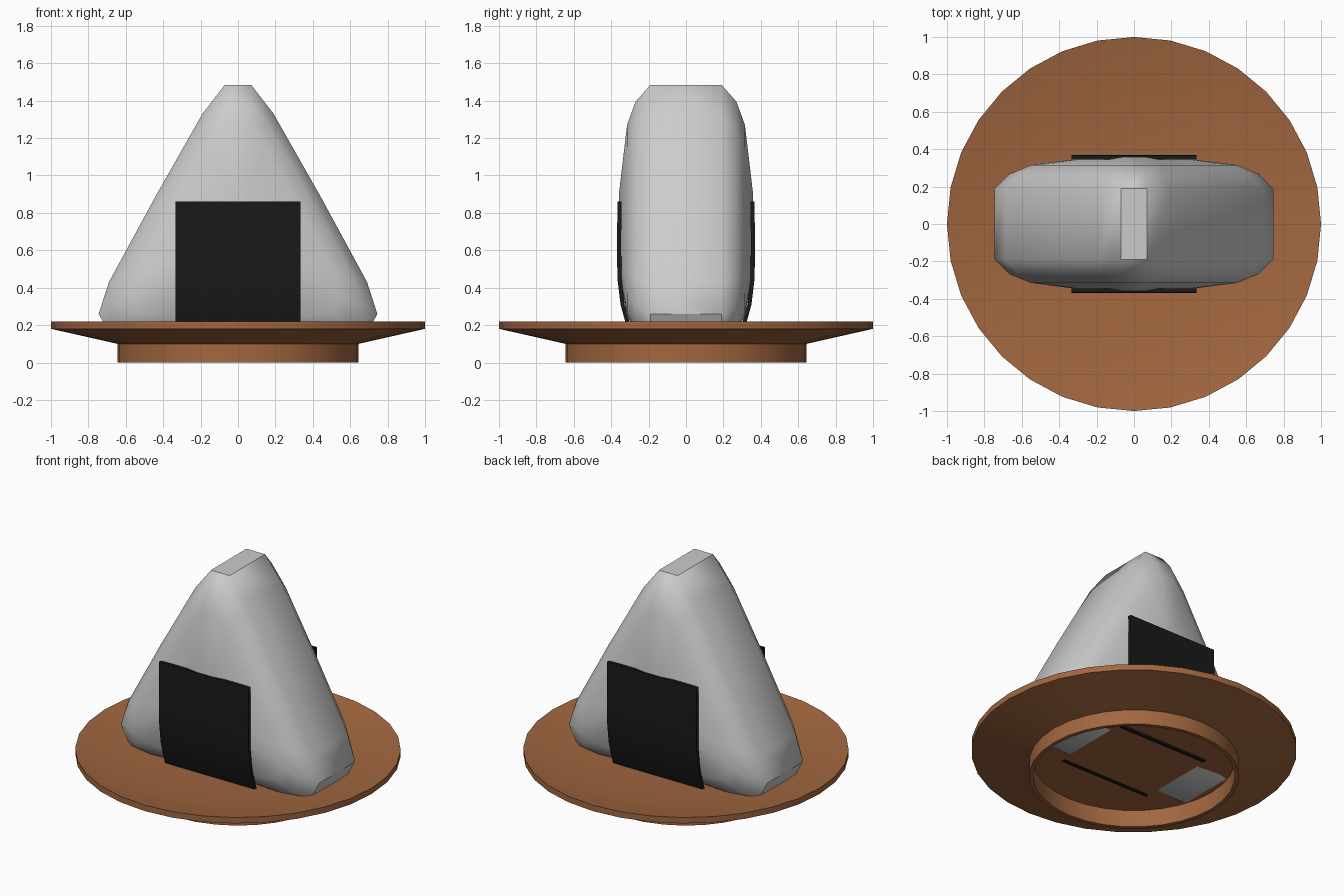
import bpy, bmesh, math

if "Cube" in bpy.data.objects:
    bpy.data.objects.remove(bpy.data.objects["Cube"])


def material(name, color):
    m = bpy.data.materials.new(name)
    m.diffuse_color = (*color, 1)
    m.use_nodes = True
    m.node_tree.nodes["Principled BSDF"].inputs["Base Color"].default_value = m.diffuse_color
    return m


def loft(name, rings, mat=None, closed=False, angle=40):
    """Skin a list of closed rings; cap the ends, or join last to first."""
    bm = bmesh.new()
    loops = [[bm.verts.new(p) for p in ring] for ring in rings]
    pairs = list(zip(loops, loops[1:]))
    if closed:
        pairs.append((loops[-1], loops[0]))
    for a, b in pairs:
        n = len(a)
        for i in range(n):
            j = (i + 1) % n
            bm.faces.new((a[i], a[j], b[j], b[i]))
    if not closed:
        bm.faces.new(loops[0])
        bm.faces.new(loops[-1])
    bmesh.ops.recalc_face_normals(bm, faces=bm.faces[:])
    me = bpy.data.meshes.new(name)
    bm.to_mesh(me)
    bm.free()
    ob = bpy.data.objects.new(name, me)
    bpy.context.collection.objects.link(ob)
    if mat:
        me.materials.append(mat)
    bpy.ops.object.select_all(action='DESELECT')
    ob.select_set(True)
    bpy.context.view_layer.objects.active = ob
    bpy.ops.object.shade_smooth_by_angle(angle=math.radians(angle))
    return ob


wood = material("brown_wood", (0.36, 0.135, 0.05))
seaweed = material("dark_seaweed", (0.01, 0.01, 0.01))

# Plate: footed dish, turned from the underside centre round to the top centre
SIDES = 32
plate_profile = [(0.62, 0.115), (0.62, 0.0), (0.645, 0.0), (0.645, 0.10),
                 (1.0, 0.18), (1.0, 0.22), (0.65, 0.15)]
loft("plate", [[(r * math.cos(2 * math.pi * i / SIDES),
                 r * math.sin(2 * math.pi * i / SIDES), z)
                for i in range(SIDES)] for r, z in plate_profile], wood)

# Rice: rounded triangle outline, shrinking towards the front and back faces
CENTRE = 0.66
half = [(0.07, 1.485), (0.19, 1.33), (0.44, 0.89), (0.69, 0.43),
        (0.745, 0.26), (0.675, 0.13), (0.52, 0.105)]
outline = half + [(0, 0.135)] + [(-x, z) for x, z in reversed(half)]
steps = [(0.19, 1.0), (0.27, 0.89), (0.315, 0.74), (0.358, 0.3)]
layers = [(-y, s) for y, s in reversed(steps)] + steps
loft("rice_triangle", [[(x * s, y, CENTRE + (z - CENTRE) * s)
                        for x, z in outline] for y, s in layers])

# Seaweed: thin curved sheets on the front and back
sheet = [(0.366, 0.86), (0.369, 0.65), (0.367, 0.45), (0.35, 0.31),
         (0.32, 0.20), (0.285, 0.105)]
section = sheet + [(y - 0.022, z) for y, z in reversed(sheet)]
for name, side in (("front_seaweed", -1), ("back_seaweed", 1)):
    loft(name, [[(x, side * y, z) for y, z in section]
                for x in (-0.335, 0.335)], seaweed)
